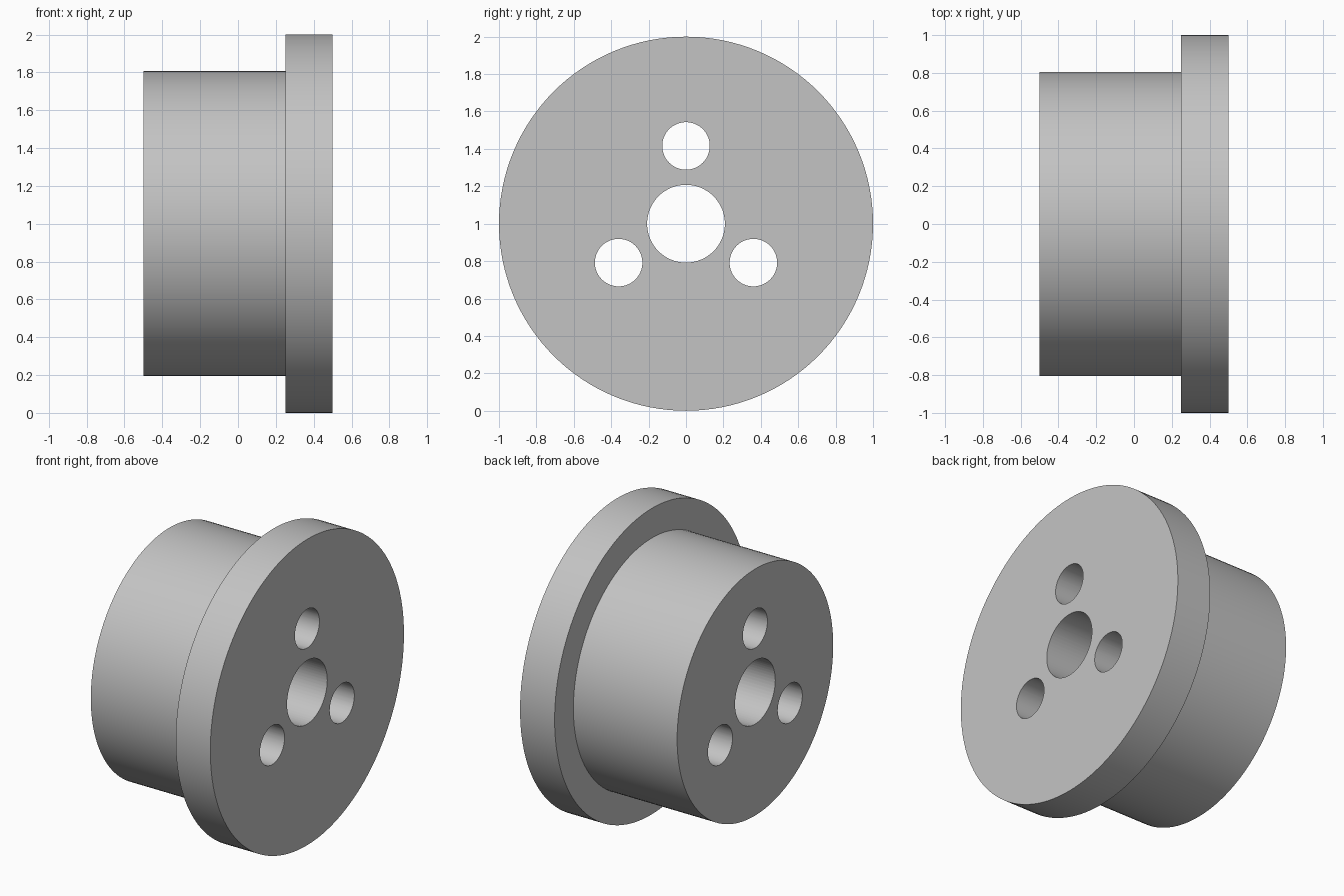
import bpy
import bmesh
from math import cos, sin, pi, tau
from mathutils import Vector

SEGMENTS = 128
CENTRE = Vector((0, 0, 1))

cube = bpy.data.objects.get("Cube")
if cube:
    bpy.data.objects.remove(cube, do_unlink=True)

# Plain grey
grey = bpy.data.materials.new("grey")
grey.use_nodes = True
grey.diffuse_color = (0.55, 0.55, 0.55, 1)
grey.node_tree.nodes["Principled BSDF"].inputs["Base Color"].default_value = (0.55, 0.55, 0.55, 1)


def lathe(name, profile, y=0.0, z=0.0, segments=SEGMENTS):
    """Turn a profile of (x, radius) points around the x axis."""
    bm = bmesh.new()
    verts = [bm.verts.new((x, 0, r)) for x, r in profile]
    edges = [bm.edges.new(pair) for pair in zip(verts, verts[1:])]
    bmesh.ops.spin(bm, geom=verts + edges, cent=(0, 0, 0), axis=(1, 0, 0),
                   angle=tau, steps=segments, use_duplicate=False)
    bmesh.ops.remove_doubles(bm, verts=bm.verts, dist=1e-5)
    bmesh.ops.recalc_face_normals(bm, faces=bm.faces)
    mesh = bpy.data.meshes.new(name)
    bm.to_mesh(mesh)
    bm.free()
    mesh.materials.append(grey)
    obj = bpy.data.objects.new(name, mesh)
    obj.location = CENTRE + Vector((0, y, z))
    bpy.context.collection.objects.link(obj)
    return obj


# Stepped body: hub with a wider flange on +x
body = lathe("flanged_hub", [(-0.5, 0), (-0.5, 0.806), (0.25, 0.806),
                             (0.25, 1), (0.5, 1), (0.5, 0)])


def drill(name, radius, y=0.0, z=0.0):
    """Cut a through hole parallel to the x axis."""
    cutter = lathe(name, [(-0.7, 0), (-0.7, radius), (0.7, radius), (0.7, 0)], y, z, 64)
    cutter.hide_render = True
    mod = body.modifiers.new(name, "BOOLEAN")
    mod.operation = "DIFFERENCE"
    mod.solver = "EXACT"
    mod.object = cutter
    bpy.ops.object.modifier_apply(modifier=mod.name)
    bpy.data.objects.remove(cutter, do_unlink=True)


bpy.ops.object.select_all(action="DESELECT")
bpy.context.view_layer.objects.active = body
body.select_set(True)

# Central bore and three bolt holes around it
drill("centre_bore", 0.208)
for i in range(3):
    a = pi / 2 + i * tau / 3
    drill("bolt_hole", 0.127, 0.416 * cos(a), 0.416 * sin(a))

bpy.ops.object.shade_smooth_by_angle(angle=pi / 6)
